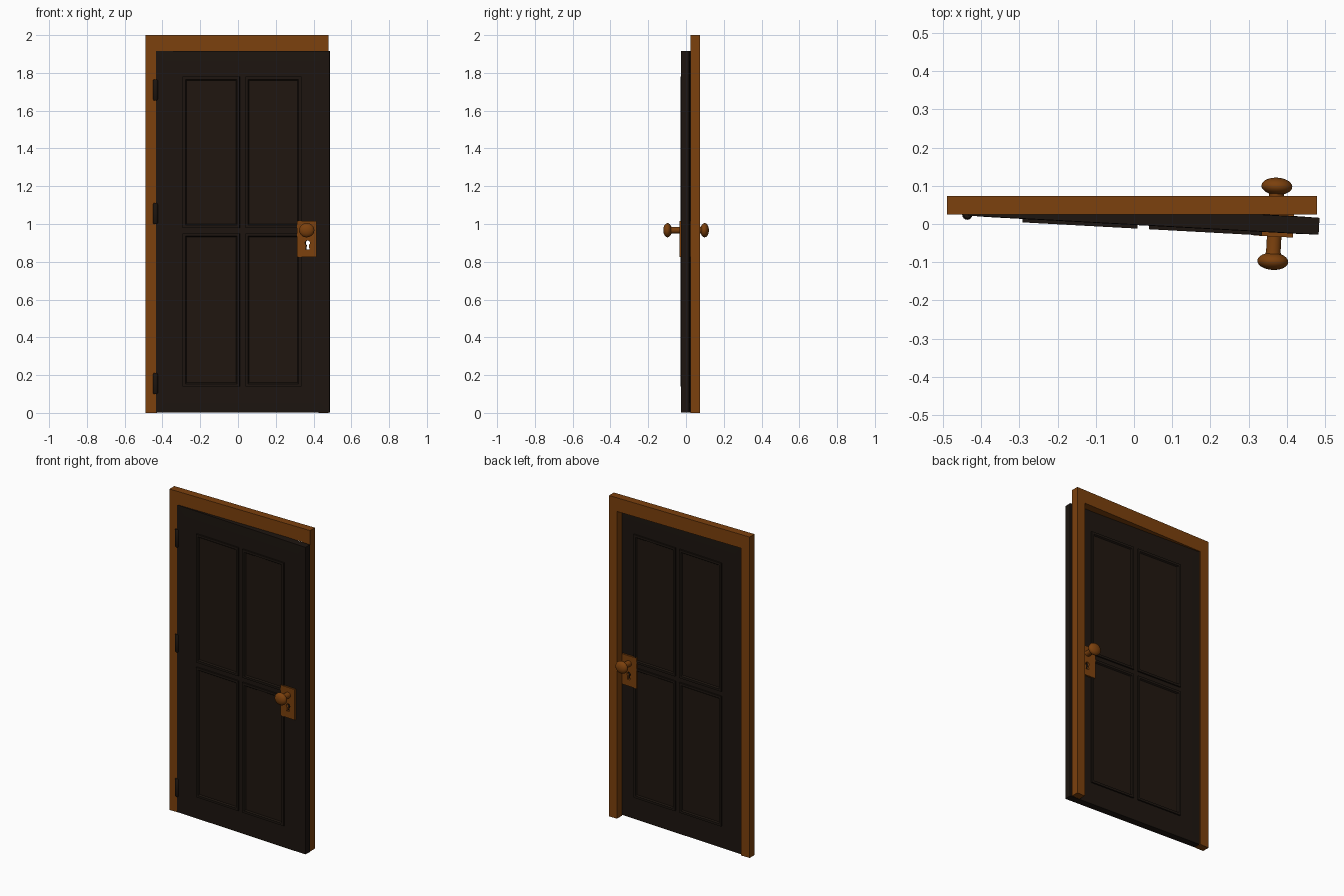
import bpy, bmesh, math
from mathutils import Matrix, Vector

if "Cube" in bpy.data.objects:
    bpy.data.objects.remove(bpy.data.objects["Cube"])


def mat(name, c):
    m = bpy.data.materials.new(name)
    m.diffuse_color = (*c, 1)
    m.use_nodes = True
    m.node_tree.nodes["Principled BSDF"].inputs["Base Color"].default_value = m.diffuse_color
    return m


BROWN = mat("warm_brown", (0.2, 0.052, 0.004))
DARK = mat("dark_wood", (0.012, 0.0075, 0.005))
PANEL = mat("panel_wood", (0.014, 0.008, 0.005))

T = 0.044                    # slab thickness
MID = T / 2
HINGE = Matrix.Translation((-0.435, 0.022, 0)) @ Matrix.Rotation(math.radians(-3.1), 4, 'Z')
FLIP = Matrix.Translation((0, MID, 0)) @ Matrix.Scale(-1, 4, (0, 1, 0)) @ Matrix.Translation((0, -MID, 0))


def finish(bm, name, *mats, xf=Matrix(), smooth=False):
    bm.transform(xf)
    bmesh.ops.recalc_face_normals(bm, faces=bm.faces)
    me = bpy.data.meshes.new(name)
    bm.to_mesh(me)
    bm.free()
    for m in mats:
        me.materials.append(m)
    ob = bpy.data.objects.new(name, me)
    bpy.context.collection.objects.link(ob)
    if smooth:
        bpy.ops.object.select_all(action='DESELECT')
        ob.select_set(True)
        bpy.context.view_layer.objects.active = ob
        bpy.ops.object.shade_smooth_by_angle(angle=math.radians(40))
    return ob


def prism(pts, y0, y1):
    """Extrude an (x, z) outline along y."""
    bm = bmesh.new()
    f = bm.faces.new([bm.verts.new((x, y0, z)) for x, z in pts])
    r = bmesh.ops.extrude_face_region(bm, geom=[f])
    bmesh.ops.translate(bm, vec=(0, y1 - y0, 0),
                        verts=[v for v in r["geom"] if isinstance(v, bmesh.types.BMVert)])
    bmesh.ops.recalc_face_normals(bm, faces=bm.faces)
    return bm


def rect(x0, x1, z0, z1):
    return [(x0, z0), (x1, z0), (x1, z1), (x0, z1)]


def face_towards(bm, s):
    return [max(bm.faces, key=lambda f: f.normal.y * s + f.calc_area() * 0.01)]


def lathe(profile, axis_point, axis, n=32):
    """Spin (radius, height) points around an axis."""
    bm = bmesh.new()
    vs = [bm.verts.new((r, 0, h)) for r, h in profile]
    es = [bm.edges.new(p) for p in zip(vs, vs[1:])]
    bmesh.ops.spin(bm, geom=vs + es, cent=(0, 0, 0), axis=(0, 0, 1),
                   angle=math.tau, steps=n, use_duplicate=False)
    bmesh.ops.remove_doubles(bm, verts=bm.verts, dist=1e-5)
    rot = Vector((0, 0, 1)).rotation_difference(Vector(axis)).to_matrix().to_4x4()
    bm.transform(Matrix.Translation(axis_point) @ rot)
    return bm


# Door frame: upside-down U
finish(prism([(-0.49, 0), (-0.43, 0), (-0.43, 1.915), (0.425, 1.915), (0.425, 0),
              (0.48, 0), (0.48, 2), (-0.49, 2)], 0.025, 0.073), "door_frame", BROWN)

# Keyhole cutter, through slab and both plates
kx, kz = 0.805, 0.9
hole = [(kx + 0.013 * math.cos(a), kz + 0.013 * math.sin(a))
        for a in (math.radians(-60 + 300 * i / 14) for i in range(15))]
hole += [(kx - 0.010, 0.866), (kx + 0.010, 0.866)]
cutter = finish(prism(hole, -0.05, 0.1), "keyhole_cutter", xf=HINGE)
cutter.hide_render = True


def cut(ob):
    mod = ob.modifiers.new("keyhole", 'BOOLEAN')
    mod.operation, mod.solver, mod.object = 'DIFFERENCE', 'EXACT', cutter
    bpy.context.view_layer.objects.active = ob
    bpy.ops.object.modifier_apply(modifier=mod.name)


# Door slab with a shallow mitred border
bm = prism(rect(0, 0.92, 0.003, 1.917), 0, T)
for s in (-1, 1):
    f = face_towards(bm, s)
    bmesh.ops.inset_region(bm, faces=f, thickness=0.075, depth=0.001)
cut(finish(bm, "door_slab", DARK, xf=HINGE))

for side, flip in (("front", Matrix()), ("back", FLIP)):
    xf = HINGE @ flip
    # Four framed panels
    for i, (x0, x1) in enumerate(((0.143, 0.445), (0.475, 0.772))):
        for j, (z0, z1) in enumerate(((0.14, 0.95), (0.98, 1.78))):
            bm = prism(rect(x0, x1, z0, z1), 0.002, -0.01)
            f = face_towards(bm, -1)
            bmesh.ops.inset_region(bm, faces=f, thickness=0.02)
            bmesh.ops.inset_region(bm, faces=f, thickness=0.008, depth=-0.008)
            f[0].material_index = 1
            finish(bm, f"{side}_panel_{i}{j}", DARK, PANEL, xf=xf)
    # Lock plate
    cut(finish(prism(rect(0.75, 0.853, 0.825, 1.015), 0.002, -0.0115),
               f"{side}_lock_plate", BROWN, xf=xf))
    # Knob: stem and flattened ball
    ball = [(0.0405 * math.cos(a), 0.0765 + 0.0225 * math.sin(a))
            for a in (math.radians(-60 + 150 * k / 12) for k in range(13))]
    ball[-1] = (0, 0.099)
    profile = [(0, 0), (0.019, 0), (0.019, 0.05)] + ball
    finish(lathe(profile, (0, 0, 0), (0, -1, 0)), f"{side}_knob", BROWN,
           xf=xf @ Matrix.Translation((0.804, 0, 0.967)) @ Matrix.Diagonal((1, 1, 0.93, 1)),
           smooth=True)

bpy.data.objects.remove(cutter)

# Hinge barrels
for k, z in enumerate((0.155, 1.055, 1.71)):
    h, r = 0.055, 0.013
    prof = [(0, -h), (r * 0.7, -h), (r, -h + 0.006), (r, h - 0.006), (r * 0.7, h), (0, h)]
    finish(lathe(prof, (-0.437, 0.024, z), (0, 0, 1), 16), f"hinge_{k}", DARK, smooth=True)
